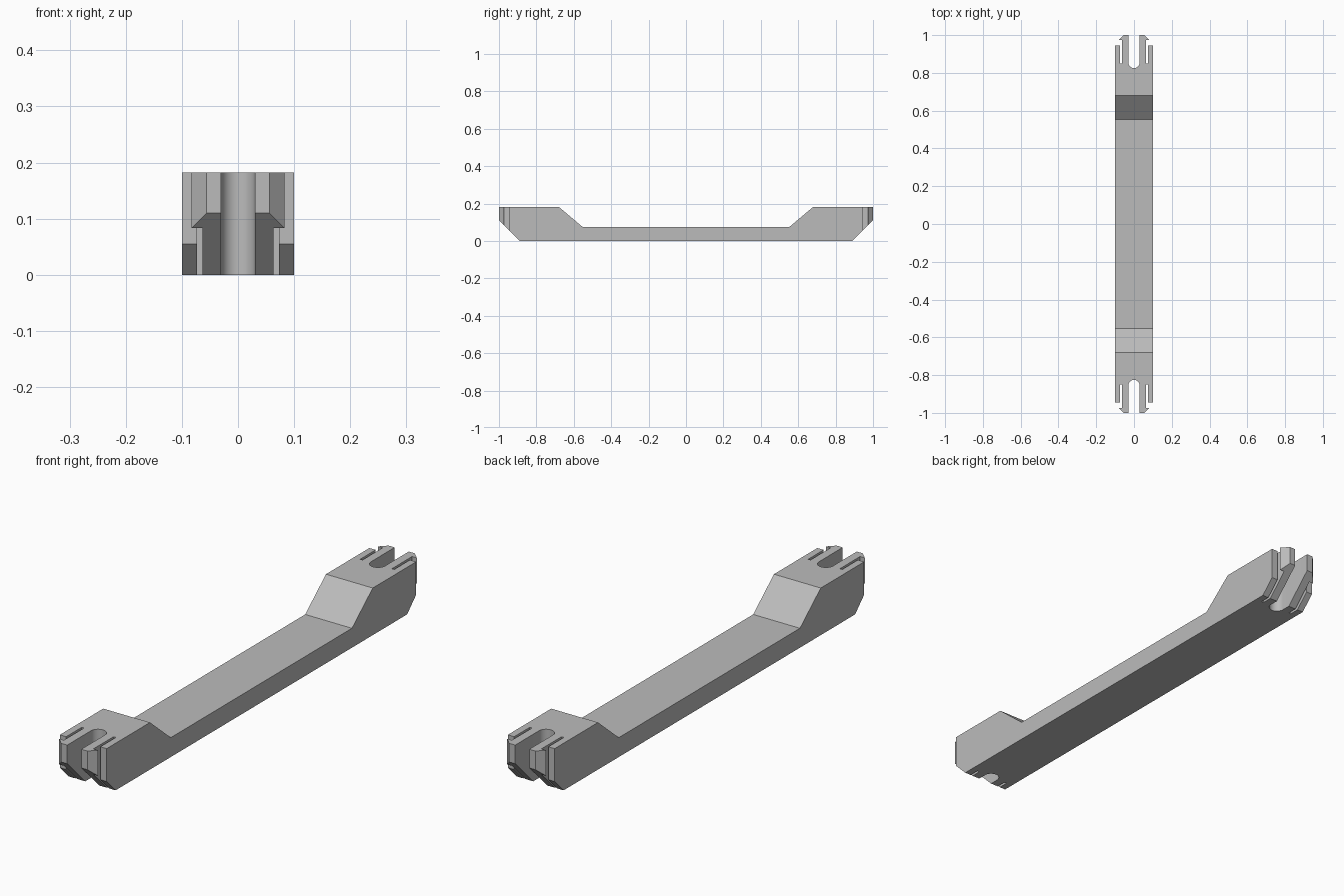
import bpy, bmesh, math
from mathutils import Vector

cube = bpy.data.objects.get("Cube")
if cube:
    bpy.data.objects.remove(cube, do_unlink=True)

TOP = 0.182          # height of the raised ends
SLOT_R = 0.03        # half width of the rounded centre slot
SLOT_Y = 0.855       # centre of the slot's round end

grey = bpy.data.materials.new("plain grey")
grey.use_nodes = True
colour = (0.5, 0.5, 0.5, 1)
grey.diffuse_color = colour
grey.node_tree.nodes["Principled BSDF"].inputs["Base Color"].default_value = colour


def prism(name, points, offset):
    """Extrude a closed outline along the offset vector."""
    bm = bmesh.new()
    face = bm.faces.new([bm.verts.new(p) for p in points])
    grown = bmesh.ops.extrude_face_region(bm, geom=[face])
    verts = [g for g in grown["geom"] if isinstance(g, bmesh.types.BMVert)]
    bmesh.ops.translate(bm, verts=verts, vec=offset)
    bmesh.ops.recalc_face_normals(bm, faces=bm.faces)
    mesh = bpy.data.meshes.new(name)
    bm.to_mesh(mesh)
    bm.free()
    mesh.materials.append(grey)
    obj = bpy.data.objects.new(name, mesh)
    bpy.context.collection.objects.link(obj)
    return obj


# Half of the clip end: outer prong, narrow slit, barbed inner prong
half_clip = [(0.1, 0.945), (0.073, 0.945), (0.073, 0.85), (0.063, 0.85),
             (0.063, 0.973), (0.083, 0.973), (0.056, 1), (SLOT_R, 1)]
# Round bottom of the centre slot
arc = [(SLOT_R * math.cos(a), SLOT_Y - SLOT_R * math.sin(a))
       for a in (math.pi * i / 24 for i in range(25))]
end = half_clip + arc + [(-x, y) for x, y in reversed(half_clip)]
plan = end + [(-x, -y) for x, y in end]
bar = prism("connector_bar", [(x, y, -0.05) for x, y in plan], Vector((0, 0, 0.3)))

# Side profile: low middle, raised ends with chamfered undersides
half_side = [(0.89, 0), (1.02, 0.13), (1.02, TOP), (0.68, TOP), (0.553, 0.075)]
side = half_side + [(-y, z) for y, z in reversed(half_side)]
cutter = prism("side_profile_cutter", [(-0.2, y, z) for y, z in side], Vector((0.4, 0, 0)))
cutter.hide_render = True

# Keep only the volume shared by both outlines
trim = bar.modifiers.new("trim", 'BOOLEAN')
trim.operation = 'INTERSECT'
trim.solver = 'EXACT'
trim.object = cutter
bpy.ops.object.select_all(action='DESELECT')
bar.select_set(True)
bpy.context.view_layer.objects.active = bar
bpy.ops.object.modifier_apply(modifier=trim.name)
bpy.data.objects.remove(cutter, do_unlink=True)
bpy.ops.object.shade_smooth_by_angle(angle=math.radians(30))
